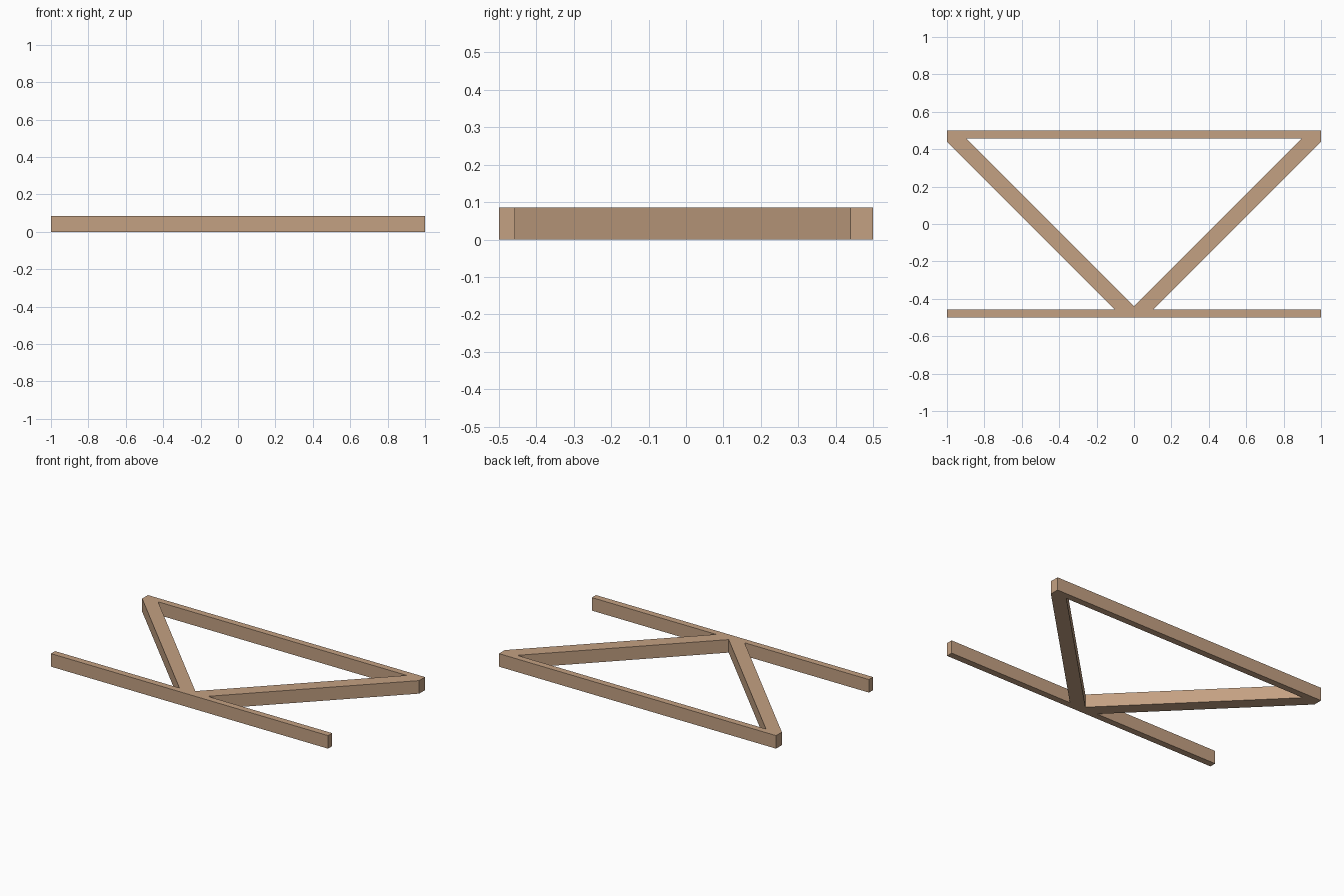
import bpy, bmesh

if "Cube" in bpy.data.objects:
    bpy.data.objects.remove(bpy.data.objects["Cube"])

H = 0.085          # beam height
T = 0.0425         # rail thickness in plan
IN = 0.5 - T       # inner edge of the rails
A, B = 0.44, 0.56  # inner and outer edge lines of the brace: x + y = -A, x + y = -B

wood = bpy.data.materials.new("light wood")
wood.diffuse_color = (0.55, 0.355, 0.225, 1)
wood.use_nodes = True
wood.node_tree.nodes["Principled BSDF"].inputs["Base Color"].default_value = wood.diffuse_color

# Left half of the plan: back rail, diagonal brace and front rail as one outline
outline = [(0, 0.5), (-1, 0.5), (-1, 1 - B), (IN - B, -IN), (-1, -IN), (-1, -0.5),
           (0, -0.5), (0, -A), (-A - IN, IN), (0, IN)]

bm = bmesh.new()
base = bm.faces.new([bm.verts.new((x, y, 0)) for x, y in outline])
ext = bmesh.ops.extrude_face_region(bm, geom=[base], use_keep_orig=True)
top = [v for v in ext["geom"] if isinstance(v, bmesh.types.BMVert)]
bmesh.ops.translate(bm, verts=top, vec=(0, 0, H))
bmesh.ops.recalc_face_normals(bm, faces=bm.faces[:])

# Open the cut on the centre plane so both halves join
cut = [f for f in bm.faces if all(abs(v.co.x) < 1e-5 for v in f.verts)]
bmesh.ops.delete(bm, geom=cut, context='FACES_ONLY')

mesh = bpy.data.meshes.new("braced_frame")
bm.to_mesh(mesh)
bm.free()
mesh.materials.append(wood)
frame = bpy.data.objects.new("braced_frame", mesh)
bpy.context.collection.objects.link(frame)

# Right half
mirror = frame.modifiers.new("mirror", 'MIRROR')
mirror.use_axis[0] = True
mirror.use_clip = True
